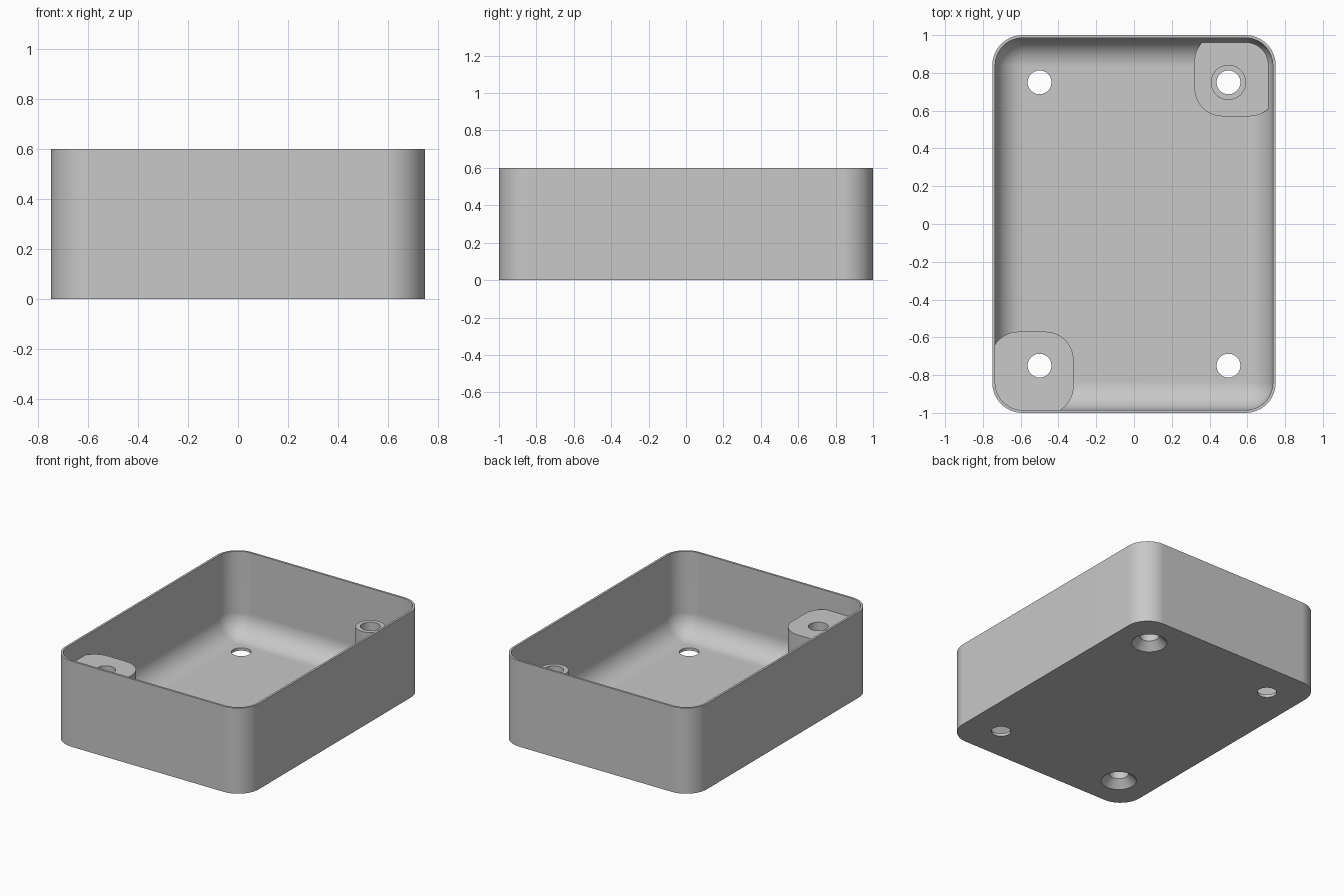
import bpy, bmesh, math

if "Cube" in bpy.data.objects:
    bpy.data.objects.remove(bpy.data.objects["Cube"], do_unlink=True)

GREY = (0.58, 0.58, 0.58, 1)
grey = bpy.data.materials.new("light grey plastic")
grey.use_nodes = True
grey.diffuse_color = GREY
grey.node_tree.nodes["Principled BSDF"].inputs["Base Color"].default_value = GREY

HX, HY, HEIGHT, CORNER = 0.75, 1.0, 0.6, 0.16
WALL, FLOOR, FILLET = 0.015, 0.02, 0.15
POST_TOP = 0.467


def rounded_rect(hx, hy, r, n=12):
    """Outline points of a rounded rectangle, anticlockwise."""
    pts = []
    for q, (sx, sy) in enumerate([(1, 1), (-1, 1), (-1, -1), (1, -1)]):
        for i in range(n + 1):
            a = math.pi / 2 * (q + i / n)
            pts.append((sx * (hx - r) + r * math.cos(a), sy * (hy - r) + r * math.sin(a)))
    return pts


def circle(r, n=48):
    return [(r * math.cos(2 * math.pi * i / n), r * math.sin(2 * math.pi * i / n)) for i in range(n)]


def loft(name, rings, at=(0, 0)):
    """Closed solid through a stack of (outline, z) rings."""
    bm = bmesh.new()
    loops = [[bm.verts.new((x + at[0], y + at[1], z)) for x, y in pts] for pts, z in rings]
    n = len(loops[0])
    for low, high in zip(loops, loops[1:]):
        for i in range(n):
            j = (i + 1) % n
            bm.faces.new((low[i], low[j], high[j], high[i]))
    bm.faces.new(loops[0][::-1])
    bm.faces.new(loops[-1])
    mesh = bpy.data.meshes.new(name)
    bm.to_mesh(mesh)
    bm.free()
    mesh.materials.append(grey)
    obj = bpy.data.objects.new(name, mesh)
    bpy.context.collection.objects.link(obj)
    return obj


def boolean(obj, tool, operation):
    """Apply a boolean and discard the helper solid."""
    mod = obj.modifiers.new("cut", 'BOOLEAN')
    mod.operation, mod.solver, mod.object = operation, 'EXACT', tool
    bpy.context.view_layer.update()
    mesh = bpy.data.meshes.new_from_object(obj.evaluated_get(bpy.context.evaluated_depsgraph_get()))
    obj.modifiers.clear()
    obj.data = mesh
    bpy.data.objects.remove(tool, do_unlink=True)


def inset_outline(d):
    return rounded_rect(HX - d, HY - d, max(CORNER - d, 0.005))


def drill(obj, at, countersunk):
    """Screw hole, widened to a cone underneath if countersunk."""
    r = 0.063
    if countersunk:
        rings = [(circle(r + 0.062), -0.01), (circle(r), 0.052), (circle(r), 0.8)]
    else:
        rings = [(circle(r), -0.1), (circle(r), 0.2)]
    boolean(obj, loft("drill", rings, at), 'DIFFERENCE')


# Open tray: rounded block minus a cavity with a filleted floor
tray = loft("tray", [(inset_outline(0), 0), (inset_outline(0), HEIGHT)])
cavity = []
for i in range(13):
    a = math.pi / 2 * i / 12
    cavity.append((inset_outline(WALL + FILLET * (1 - math.sin(a))), FLOOR + FILLET * (1 - math.cos(a))))
cavity.append((inset_outline(WALL), HEIGHT + 0.1))
boolean(tray, loft("cavity", cavity), 'DIFFERENCE')
for x in (-0.5, 0.5):
    for y in (-0.75, 0.75):
        drill(tray, (x, y), x * y > 0)
parts = [tray]

# Corner blocks trimmed to the wall: one tall, one low pad
for name, s, top in (("tall_corner_post", -1, POST_TOP), ("low_corner_pad", 1, 0.09)):
    block = rounded_rect(0.22, 0.22, 0.15)
    post = loft(name, [(block, 0.01), (block, top)], (s * 0.54, s * 0.79))
    d = WALL - 0.006
    trim = loft("trim", [(inset_outline(d), -0.1), (inset_outline(d), HEIGHT)])
    boolean(post, trim, 'INTERSECT')
    drill(post, (s * 0.5, s * 0.75), True)
    parts.append(post)

# Round standoff on the low pad
standoff = loft("round_standoff", [(circle(0.093), 0.07), (circle(0.093), POST_TOP)], (0.5, 0.75))
drill(standoff, (0.5, 0.75), True)
parts.append(standoff)

# Smooth curved walls, keep edges crisp
for obj in parts:
    bpy.ops.object.select_all(action='DESELECT')
    obj.select_set(True)
    bpy.context.view_layer.objects.active = obj
    bpy.ops.object.shade_smooth_by_angle(angle=math.radians(30))
    weighted = obj.modifiers.new("even shading", 'WEIGHTED_NORMAL')
    weighted.keep_sharp = True
